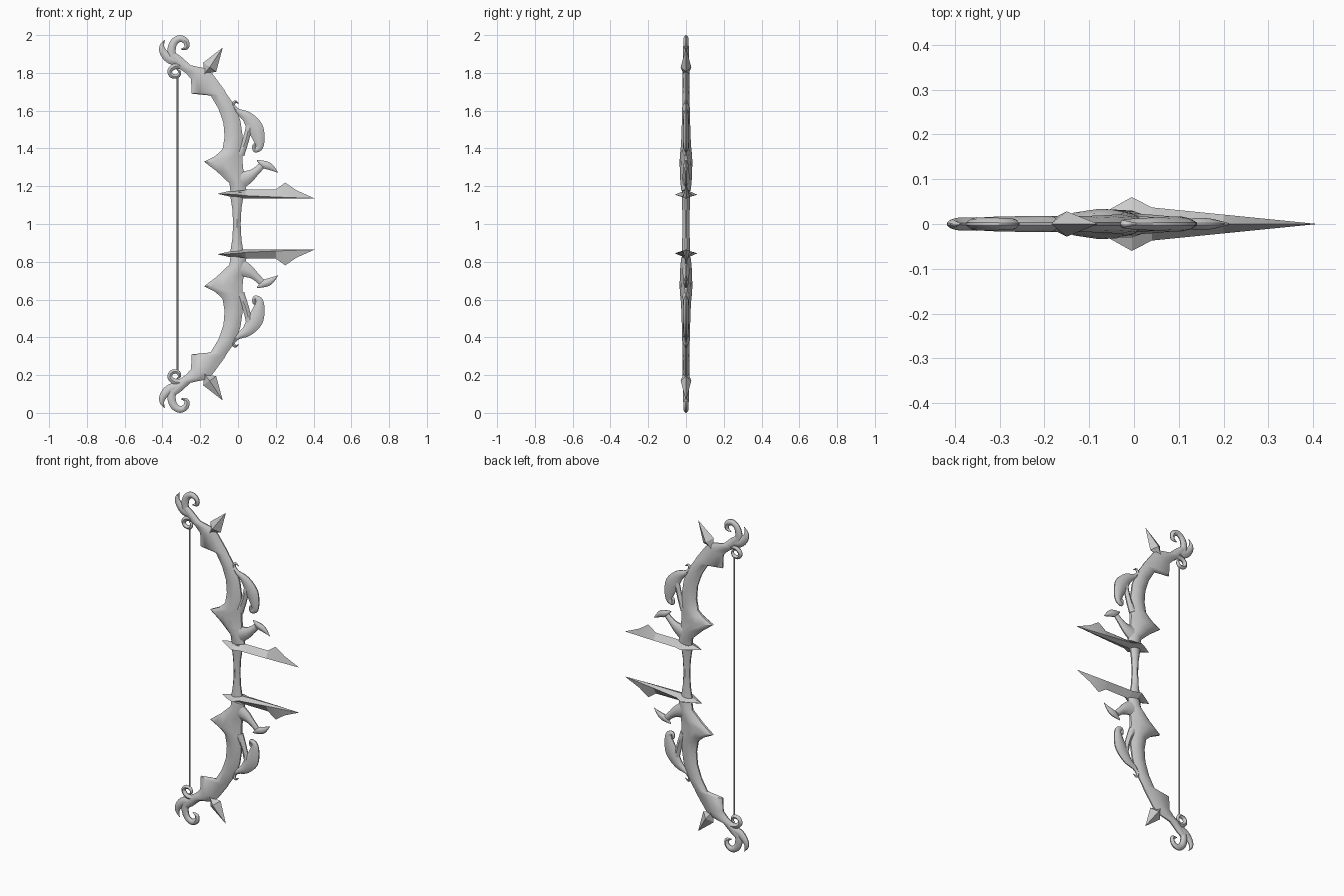
import bpy, bmesh, math
from mathutils import Vector

if "Cube" in bpy.data.objects:
    bpy.data.objects.remove(bpy.data.objects["Cube"])

grey = bpy.data.materials.new("plain grey")
grey.use_nodes = True
grey.diffuse_color = (0.6, 0.6, 0.6, 1)
grey.node_tree.nodes["Principled BSDF"].inputs["Base Color"].default_value = (0.6, 0.6, 0.6, 1)

# Cross-sections as (across, depth) factors
LENS = [(-1, -.2), (-.55, -.75), (0, -1), (.55, -.75), (1, -.2),
        (1, .2), (.55, .75), (0, 1), (-.55, .75), (-1, .2)]
DIAMOND = [(-1, 0), (0, -1), (1, 0), (0, 1)]


def loft(name, rings, mirror=True, angle=40):
    """Skin a list of point rings, cap the ends, mirror about mid height."""
    bm = bmesh.new()
    loops = [[bm.verts.new((p[0], p[1], p[2] - 1)) for p in ring] for ring in rings]
    n = len(loops[0])
    for a, b in zip(loops, loops[1:]):
        for i in range(n):
            j = (i + 1) % n
            bm.faces.new((a[i], a[j], b[j], b[i]))
    bm.faces.new(loops[0])
    bm.faces.new(loops[-1][::-1])
    bmesh.ops.recalc_face_normals(bm, faces=bm.faces)
    mesh = bpy.data.meshes.new(name)
    bm.to_mesh(mesh)
    bm.free()
    mesh.materials.append(grey)
    ob = bpy.data.objects.new(name, mesh)
    bpy.context.collection.objects.link(ob)
    ob.location.z = 1
    bpy.ops.object.select_all(action='DESELECT')
    ob.select_set(True)
    bpy.context.view_layer.objects.active = ob
    bpy.ops.object.shade_smooth_by_angle(angle=math.radians(angle))
    if mirror:
        mod = ob.modifiers.new("Mirror", 'MIRROR')
        mod.use_axis = (False, False, True)
        mod.use_mirror_merge = False
    return ob


def blade(name, rows, section=LENS, **kw):
    """Rows of left x, z, right x, z and half depth."""
    rings = []
    for lx, lz, rx, rz, d in rows:
        mid, half = Vector(((lx + rx) / 2, (lz + rz) / 2)), Vector(((rx - lx) / 2, (rz - lz) / 2))
        rings.append([(mid.x + half.x * a, d * b, mid.y + half.y * a) for a, b in section])
    return loft(name, rings, **kw)


def ribbon(name, pts, section=LENS, steps=4, **kw):
    """Curved horn through points of x, z, half width and half depth."""
    P = [Vector(p) for p in pts]
    path = []
    for i in range(len(P) - 1):
        a, b, c, d = P[max(i - 1, 0)], P[i], P[i + 1], P[min(i + 2, len(P) - 1)]
        for s in range(steps):
            t = s / steps
            q = .5 * (2 * b + (c - a) * t + (2 * a - 5 * b + 4 * c - d) * t * t
                      + (3 * b - a - 3 * c + d) * t ** 3)
            path.append(q if steps > 1 else b)
    path.append(P[-1])
    rows = []
    for i, p in enumerate(path):
        t = path[min(i + 1, len(path) - 1)] - path[max(i - 1, 0)]
        n = Vector((t[1], -t[0])).normalized() * max(p[2], .001)
        rows.append((p[0] - n.x, p[1] - n.y, p[0] + n.x, p[1] + n.y, max(p[3], .001)))
    return blade(name, rows, section, **kw)


# Main limb with its inner spike and squared notch
blade("limb", [
    (-.04, 1.17, .045, 1.18, .024), (-.045, 1.215, .035, 1.225, .03),
    (-.114, 1.28, .03, 1.27, .032), (-.18, 1.33, .025, 1.32, .034),
    (-.12, 1.36, .025, 1.375, .032), (-.082, 1.395, .025, 1.41, .028),
    (-.071, 1.46, .024, 1.47, .024), (-.077, 1.535, .013, 1.545, .022),
    (-.103, 1.61, -.013, 1.62, .02), (-.145, 1.68, -.061, 1.69, .018),
    (-.245, 1.69, -.072, 1.71, .018), (-.249, 1.77, -.135, 1.795, .018),
    (-.278, 1.80, -.177, 1.825, .018), (-.315, 1.825, -.25, 1.84, .017),
    (-.34, 1.85, -.30, 1.885, .016), (-.362, 1.885, -.336, 1.91, .014)])

# Curls at the limb tip
ribbon("tip_curl", [
    (-.345, 1.87, .022, .015), (-.352, 1.92, .022, .015), (-.338, 1.963, .020, .014),
    (-.305, 1.982, .018, .014), (-.275, 1.965, .016, .013), (-.273, 1.935, .012, .011),
    (-.30, 1.925, .003, .004)])
ribbon("tip_horn", [
    (-.30, 1.86, .018, .014), (-.355, 1.872, .026, .015), (-.392, 1.905, .021, .014),
    (-.403, 1.94, .013, .010), (-.388, 1.975, .001, .002)])
ribbon("string_curl", [
    (-.285, 1.838, .018, .015), (-.335, 1.835, .016, .014), (-.361, 1.81, .013, .013),
    (-.35, 1.785, .012, .012), (-.32, 1.783, .011, .011), (-.309, 1.806, .008, .009),
    (-.325, 1.82, .002, .004)])

# Arrow-shaped spike crossing the limb
ribbon("arrow_spike", [
    (-.205, 1.755, .004, .006), (-.17, 1.805, .012, .018),
    (-.15, 1.83, .042, .028), (-.082, 1.932, .001, .001)],
    section=DIAMOND, steps=1, angle=20)

# Leaf scroll on the outer side, with a stem back to the limb
ribbon("leaf_scroll", [
    (.004, 1.638, .002, .003), (-.016, 1.648, .007, .007), (-.025, 1.625, .011, .009),
    (-.002, 1.598, .014, .012), (.05, 1.565, .030, .015), (.09, 1.51, .042, .017),
    (.109, 1.455, .032, .016), (.113, 1.408, .020, .013), (.09, 1.392, .013, .010),
    (.086, 1.417, .009, .008), (.104, 1.428, .002, .004)])
ribbon("leaf_stem", [
    (.01, 1.37, .025, .018), (.036, 1.43, .018, .016),
    (.053, 1.49, .017, .014), (.065, 1.55, .018, .012)])

# Hooked crescent above the guard
ribbon("hook_arm", [
    (-.01, 1.225, .055, .024), (.05, 1.248, .036, .020),
    (.09, 1.275, .022, .016), (.125, 1.308, .018, .012)])
ribbon("hook_crescent", [
    (.10, 1.338, .002, .003), (.135, 1.317, .019, .013),
    (.17, 1.303, .018, .012), (.212, 1.272, .001, .002)])

# Guard blade: x, half width, top, side edge and bottom heights
guard = [(-.105, .001, 1.161, 1.16, 1.159), (-.05, .035, 1.174, 1.158, 1.147),
         (-.005, .06, 1.18, 1.155, 1.137), (.04, .037, 1.182, 1.15, 1.136),
         (.20, .021, 1.183, 1.143, 1.134), (.25, .016, 1.219, 1.141, 1.134),
         (.31, .010, 1.178, 1.139, 1.134), (.405, .0005, 1.136, 1.1355, 1.135)]
loft("guard_blade", [[(x, -w, m), (x, 0, b), (x, w, m), (x, 0, t)]
                     for x, w, t, m, b in guard], angle=15)

# Grip, waisted in the middle
blade("grip", [(-.006 - w, z, -.006 + w, z, d) for z, w, d in [
    (.83, .04, .024), (.865, .033, .022), (.92, .024, .02), (1, .020, .018),
    (1.08, .024, .02), (1.135, .033, .022), (1.17, .04, .024)]], mirror=False)

# String between the two lower curls
loft("string", [[(-.32 + .0045 * math.cos(a * math.pi / 3), .0045 * math.sin(a * math.pi / 3), z)
                 for a in range(6)] for z in (.217, 1.783)], mirror=False, angle=70)
